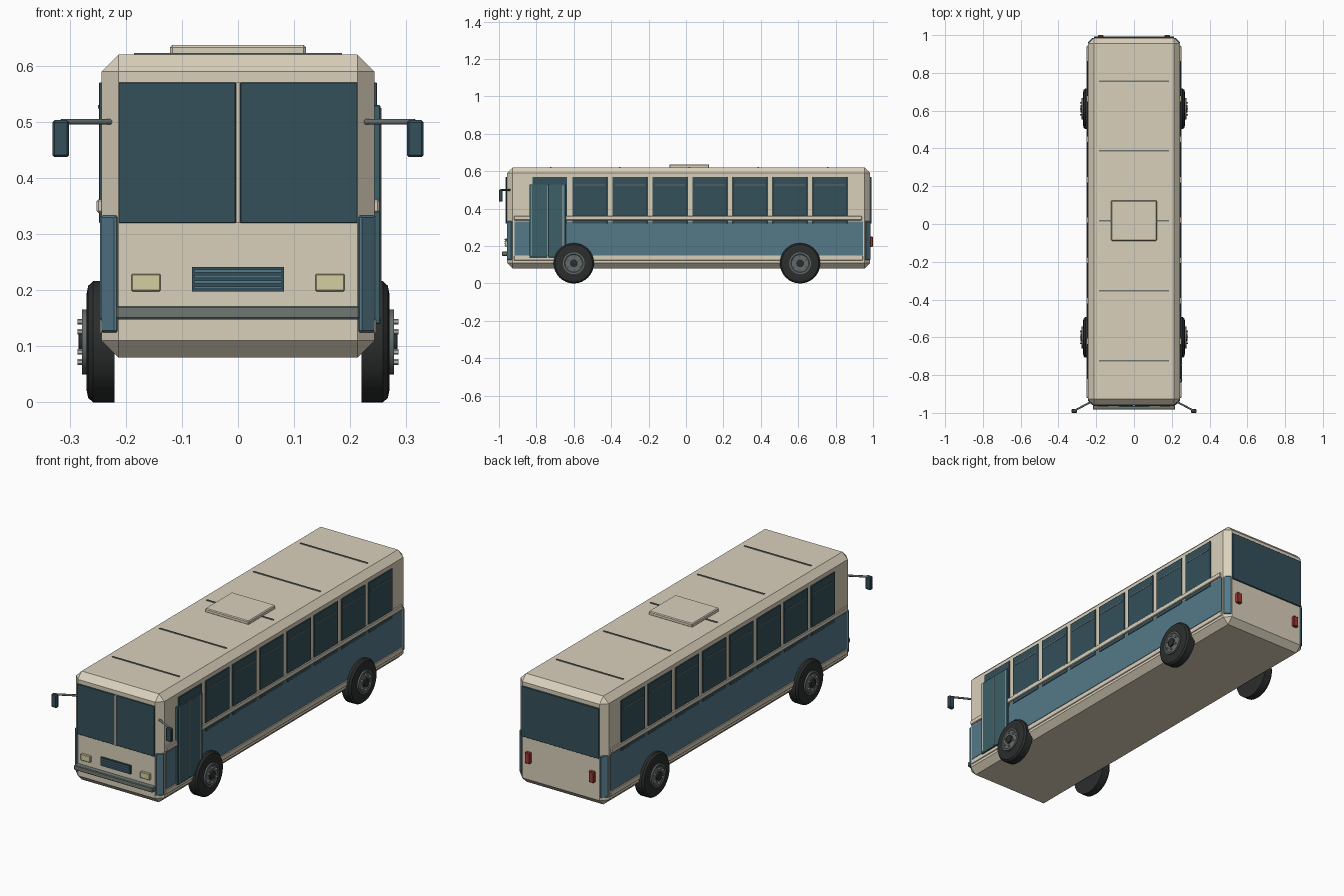
import bpy, bmesh, math
from mathutils import Vector, Matrix

if "Cube" in bpy.data.objects:
    bpy.data.objects.remove(bpy.data.objects["Cube"])


def mat(name, r, g, b):
    m = bpy.data.materials.new(name)
    m.diffuse_color = (r, g, b, 1)
    m.use_nodes = True
    m.node_tree.nodes["Principled BSDF"].inputs["Base Color"].default_value = m.diffuse_color
    return m


CREAM = mat("cream", 0.70, 0.63, 0.50)
BLUE = mat("blue", 0.09, 0.19, 0.25)
GLASS = mat("glass", 0.035, 0.08, 0.10)
DOOR = mat("door_glass", 0.045, 0.115, 0.14)
RUBBER = mat("rubber", 0.025, 0.027, 0.027)
STEEL = mat("steel", 0.13, 0.15, 0.15)
BUMPER = mat("bumper_grey", 0.16, 0.19, 0.17)
LAMP = mat("lamp", 0.66, 0.62, 0.36)
RED = mat("red", 0.35, 0.04, 0.03)
SILVER = mat("silver", 0.45, 0.45, 0.42)


def finish(name, bm, material, smooth=False):
    bmesh.ops.recalc_face_normals(bm, faces=bm.faces)
    me = bpy.data.meshes.new(name)
    bm.to_mesh(me)
    bm.free()
    me.materials.append(material)
    ob = bpy.data.objects.new(name, me)
    bpy.context.collection.objects.link(ob)
    if smooth:
        bpy.ops.object.select_all(action='DESELECT')
        ob.select_set(True)
        bpy.context.view_layer.objects.active = ob
        bpy.ops.object.shade_smooth_by_angle(angle=math.radians(35))
    return ob


def box(name, x, y, z, material, bevel=0.0, turn=0.0):
    """Box from (min, max) ranges, optionally bevelled and turned about z."""
    bm = bmesh.new()
    bmesh.ops.create_cube(bm, size=1)
    size = [b - a for a, b in (x, y, z)]
    mid = Vector([(a + b) / 2 for a, b in (x, y, z)])
    bmesh.ops.scale(bm, vec=size, verts=bm.verts)
    if bevel:
        bmesh.ops.bevel(bm, geom=bm.edges[:], offset=bevel, segments=1, affect='EDGES')
    bmesh.ops.transform(bm, matrix=Matrix.Translation(mid) @ Matrix.Rotation(turn, 4, 'Z'), verts=bm.verts)
    return finish(name, bm, material)


def side_box(name, s, x, y, z, material, bevel=0.0):
    return box(name, sorted((s * x[0], s * x[1])), y, z, material, bevel)


def rod(name, a, b, r, material, sides=12):
    a, b = Vector(a), Vector(b)
    d = b - a
    bm = bmesh.new()
    m = Matrix.Translation((a + b) / 2) @ d.to_track_quat('Z', 'Y').to_matrix().to_4x4()
    bmesh.ops.create_cone(bm, cap_ends=True, segments=sides, radius1=r, radius2=r, depth=d.length, matrix=m)
    return finish(name, bm, material, True)


def lathe(name, s, profile, y, z, material, sides=32):
    """Spin (x, radius) points about an axle along x."""
    bm = bmesh.new()
    rings = []
    for x, r in profile:
        rings.append([bm.verts.new((s * x, y + r * math.cos(t), z + r * math.sin(t)))
                      for t in (2 * math.pi * i / sides for i in range(sides))])
    for p, q in zip(rings, rings[1:]):
        for i in range(sides):
            j = (i + 1) % sides
            bm.faces.new((p[i], p[j], q[j], q[i]))
    bm.faces.new(rings[0])
    bm.faces.new(rings[-1])
    return finish(name, bm, material, True)


F, B, W = -0.957, 0.985, 0.243   # front, back and half width of the body

# Body shell with chamfered edges
box("body", (-W, W), (F, B), (0.08, 0.62), CREAM, 0.03)

# Roof ribs and hatch
for i in range(5):
    y = -0.723 + 0.37 * i
    box("roof_rib", (-0.185, 0.185), (y - 0.004, y + 0.004), (0.617, 0.623), BUMPER)
box("roof_hatch", (-0.121, 0.121), (-0.089, 0.124), (0.617, 0.637), CREAM, 0.004)

# Sides: lower panels, windows, rails, corner guards
for s in (-1, 1):
    side_box("side_panel", s, (0.235, 0.2455), (-0.917, 0.945), (0.15, 0.332), BLUE)
    side_box("window_rail", s, (0.235, 0.252), (-0.92, 0.94), (0.338, 0.362), CREAM, 0.003)
    side_box("skirt_rail", s, (0.235, 0.247), (-0.92, 0.945), (0.123, 0.148), CREAM, 0.002)
    for i in range(8):
        y = -0.728 + 0.214 * i
        side_box("side_window", s, (0.235, 0.248), (y - 0.093, y + 0.093), (0.32, 0.57), GLASS, 0.001)
        side_box("window_slider_bar", s, (0.24, 0.2495), (y - 0.08, y + 0.08), (0.524, 0.53), STEEL)
    for y, k in ((F + 0.015, 1), (B - 0.015, -1)):
        x = s * 0.228
        box("corner_guard", (x - 0.019, x + 0.019), (y - 0.006, y + 0.006), (0.125, 0.333),
            BLUE, 0.003, s * k * math.pi / 4)

# Door with two leaves on the right side
for a, b in ((-0.838, -0.742), (-0.738, -0.642)):
    box("door_leaf", (0.238, 0.254), (a, b), (0.14, 0.53), DOOR, 0.002)
for y in (-0.825, -0.74, -0.657):
    box("door_trim", (0.24, 0.2555), (y - 0.002, y + 0.002), (0.15, 0.525), SILVER)

# Front: windscreen, divider, grille, headlights, bumper
for s in (-1, 1):
    side_box("windscreen", s, (0.004, 0.213), (F - 0.006, F + 0.01), (0.32, 0.57), GLASS, 0.001)
    side_box("headlight", s, (0.138, 0.19), (F - 0.012, F + 0.01), (0.198, 0.229), LAMP, 0.002)
box("windscreen_divider", (-0.004, 0.004), (F - 0.009, F + 0.01), (0.32, 0.57), CREAM)
box("grille", (-0.082, 0.082), (F - 0.008, F + 0.01), (0.198, 0.241), GLASS)
for i in range(4):
    z = 0.204 + 0.01 * i
    box("grille_slat", (-0.078, 0.078), (F - 0.013, F), (z - 0.002, z + 0.003), BLUE)
box("front_bumper", (-0.217, 0.217), (F - 0.026, F + 0.01), (0.148, 0.172), BUMPER, 0.003)

# Back: window and tail lights
box("rear_window", (-0.213, 0.213), (B - 0.01, B + 0.007), (0.32, 0.57), GLASS, 0.001)
for s in (-1, 1):
    side_box("tail_light", s, (0.162, 0.19), (B - 0.01, 1.0), (0.195, 0.25), RED, 0.003)

# Mirrors on arms
for s in (-1, 1):
    rod("mirror_arm", (s * 0.225, -0.94, 0.5), (s * 0.315, -0.988, 0.5), 0.005, STEEL)
    side_box("mirror", s, (0.301, 0.331), (-1.0, -0.98), (0.437, 0.503), GLASS, 0.004)

# Wheels: tyre, rim, hub, bolts
R = 0.108
for s in (-1, 1):
    for y in (-0.6, 0.61):
        lathe("tyre", s, [(0.22, 0.09), (0.22, R), (0.258, R), (0.267, 0.1), (0.27, 0.085), (0.27, 0.06)],
              y, R, RUBBER)
        lathe("rim", s, [(0.26, 0.058), (0.278, 0.058), (0.278, 0.05), (0.275, 0.046)], y, R, STEEL)
        lathe("hub", s, [(0.26, 0.021), (0.283, 0.021), (0.284, 0.018)], y, R, RUBBER, 20)
        for i in range(6):
            t = math.pi / 6 + i * math.pi / 3
            p = (y + 0.036 * math.cos(t), R + 0.036 * math.sin(t))
            rod("wheel_bolt", (s * 0.27, *p), (s * 0.286, *p), 0.005, SILVER, 6)
